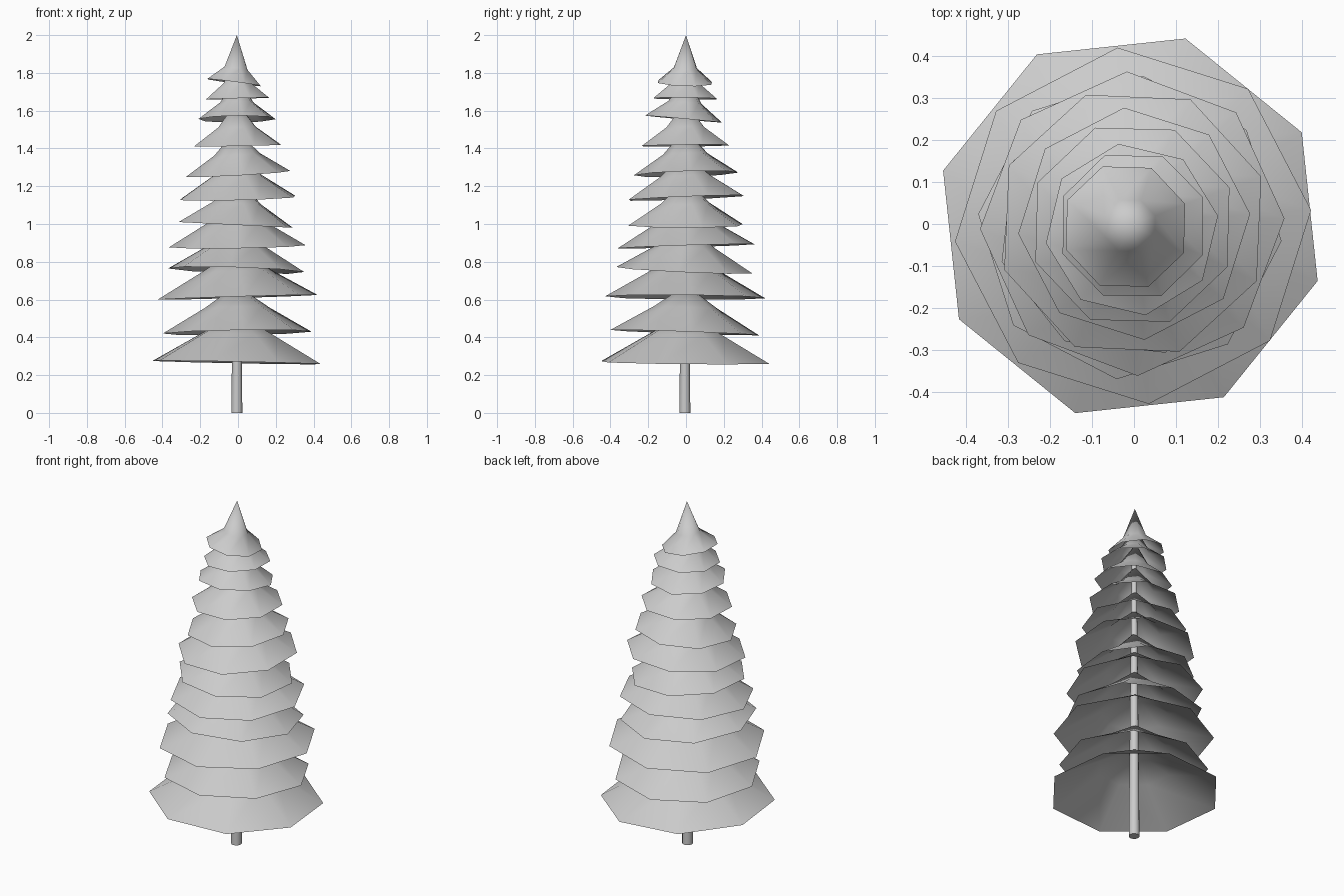
import bpy
import bmesh
from math import cos, sin, radians, atan
from mathutils import Matrix

cube = bpy.data.objects.get("Cube")
if cube:
    bpy.data.objects.remove(cube, do_unlink=True)

SIDES = 8
AXIS = -0.006  # the trunk stands slightly off centre

grey = bpy.data.materials.new("pale grey")
grey.use_nodes = True
grey.diffuse_color = (0.6, 0.6, 0.6, 1)
grey.node_tree.nodes["Principled BSDF"].inputs["Base Color"].default_value = (0.6, 0.6, 0.6, 1)


def add_object(name, bm):
    mesh = bpy.data.meshes.new(name)
    bm.to_mesh(mesh)
    bm.free()
    mesh.materials.append(grey)
    mesh.shade_smooth()
    obj = bpy.data.objects.new(name, mesh)
    bpy.context.collection.objects.link(obj)
    return obj


def branch_tier(name, rim_z, radius, phase, tilt_x, tilt_y):
    """Open flared skirt: wide rim, steeper above the knee, pointed top."""
    knee = 0.04 + 0.235 * radius
    height = 0.2 + 0.13 * radius
    bm = bmesh.new()

    def ring(r, z):
        angles = [radians(phase + 360 * i / SIDES) for i in range(SIDES)]
        return [bm.verts.new((r * cos(a), r * sin(a), z)) for a in angles]

    rim, mid = ring(radius, 0), ring(radius * 0.43, knee)
    tip = bm.verts.new((0, 0, height))
    for i in range(SIDES):
        j = (i + 1) % SIDES
        bm.faces.new((rim[i], rim[j], mid[j], mid[i]))
        bm.faces.new((mid[i], mid[j], tip))

    # Tilt about the middle of the tier
    half = Matrix.Translation((0, 0, height / 2))
    lean = Matrix.Rotation(atan(tilt_y), 4, "X") @ Matrix.Rotation(-atan(tilt_x), 4, "Y")
    bm.transform(Matrix.Translation((AXIS, AXIS / 2, rim_z)) @ half @ lean @ half.inverted())
    return add_object(name, bm)


# Trunk
bm = bmesh.new()
bmesh.ops.create_cone(bm, cap_ends=True, segments=12, radius1=0.029, radius2=0.012,
                      depth=1.85, matrix=Matrix.Translation((AXIS, AXIS, 0.925)))
trunk = add_object("trunk", bm)
bpy.context.view_layer.objects.active = trunk
trunk.select_set(True)
bpy.ops.object.shade_smooth_by_angle(angle=radians(40))

# Branch tiers from the bottom up: rim height, radius, turn, tilt in x, tilt in y
tiers = [
    (0.267, 0.464, 28.6, -0.02, -0.01),
    (0.425, 0.395, 5, 0.015, -0.035),
    (0.612, 0.425, 5, 0.03, -0.01),
    (0.755, 0.362, -5, -0.03, -0.045),
    (0.882, 0.362, 2, 0.015, 0.03),
    (0.995, 0.315, 16, -0.05, 0),
    (1.138, 0.325, 20, 0.025, 0.04),
    (1.265, 0.277, 5, 0.055, 0.03),
    (1.415, 0.247, 21, 0.02, 0.01),
    (1.555, 0.207, 9, 0.01, -0.09),
    (1.664, 0.18, 22, 0.03, -0.01),
    (1.748, 0.153, 21, -0.13, -0.03),
]
for n, tier in enumerate(tiers, 1):
    top = branch_tier(f"branch_tier_{n}", *tier)

# Lift the tip of the crown to full height
peak = max(top.data.vertices, key=lambda v: v.co.z)
peak.co = (AXIS, 0, 2.0)
